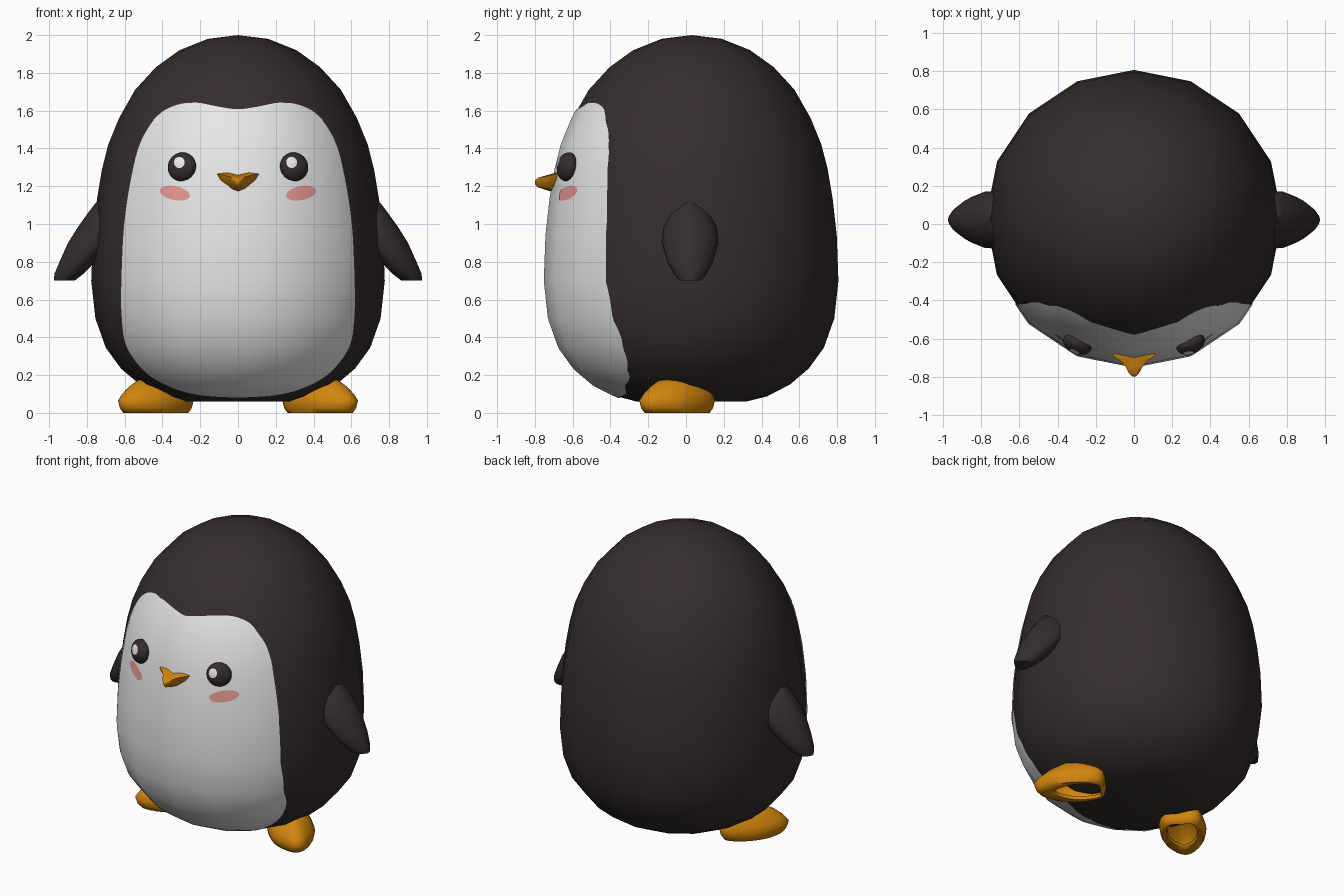
import bpy, bmesh, math
from mathutils import Vector, Matrix
from mathutils.bvhtree import BVHTree
from mathutils.interpolate import poly_3d_calc

if "Cube" in bpy.data.objects:
    bpy.data.objects.remove(bpy.data.objects["Cube"])


def material(name, rgb):
    m = bpy.data.materials.new(name)
    m.diffuse_color = (*rgb, 1)
    m.use_nodes = True
    m.node_tree.nodes["Principled BSDF"].inputs["Base Color"].default_value = m.diffuse_color
    return m


DARK = material("charcoal", (0.036, 0.026, 0.026))
WHITE = material("white", (0.85, 0.85, 0.85))
ORANGE = material("orange", (0.64, 0.235, 0.004))
PINK = material("blush pink", (0.78, 0.31, 0.28))


def finish(name, bm, mat, angle=50):
    bmesh.ops.remove_doubles(bm, verts=bm.verts, dist=1e-5)
    bmesh.ops.recalc_face_normals(bm, faces=bm.faces)
    me = bpy.data.meshes.new(name)
    bm.to_mesh(me)
    bm.free()
    me.materials.append(mat)
    me.polygons.foreach_set("use_smooth", [True] * len(me.polygons))
    me.set_sharp_from_angle(angle=math.radians(angle))
    ob = bpy.data.objects.new(name, me)
    bpy.context.collection.objects.link(ob)
    return ob


def loft(name, rings, mat, caps=(True, True), side=1, angle=50):
    """Skin a list of equal-length point rings; side=-1 mirrors in x."""
    bm = bmesh.new()
    vs = [[bm.verts.new((p[0] * side, p[1], p[2])) for p in r] for r in rings]
    n = len(vs[0])
    for a, b in zip(vs, vs[1:]):
        for i in range(n):
            bm.faces.new((a[i], a[(i + 1) % n], b[(i + 1) % n], b[i]))
    if caps[0]:
        bm.faces.new(vs[0])
    if caps[1]:
        bm.faces.new(vs[-1])
    return finish(name, bm, mat, angle)


def ellipse(cx, cy, z, rx, ry, n, turn=0.0, taper=0.0):
    c, s = math.cos(turn), math.sin(turn)
    pts = []
    for i in range(n):
        a = 2 * math.pi * i / n
        u, v = rx * math.cos(a), ry * math.sin(a) * (1 - taper * math.cos(a))
        pts.append((cx + u * c - v * s, cy + u * s + v * c, z))
    return pts


def smooth_loop(pts, steps):
    """Closed Catmull-Rom curve through 2D points."""
    out, n = [], len(pts)
    for i in range(n):
        p = [Vector(pts[(i + k) % n]) for k in (-1, 0, 1, 2)]
        for j in range(steps):
            t = j / steps
            out.append(0.5 * (2 * p[1] + (p[2] - p[0]) * t
                              + (2 * p[0] - 5 * p[1] + 4 * p[2] - p[3]) * t * t
                              + (3 * p[1] - p[0] - 3 * p[2] + p[3]) * t ** 3))
    return out


def decal(name, target, outline, centre, rings, mat, lift):
    """Thin painted plate: an x-z outline projected along y onto target."""
    me = target.data
    tree = BVHTree.FromPolygons([v.co for v in me.vertices],
                                [tuple(p.vertices) for p in me.polygons])
    centre = Vector(centre)
    flat = [centre] + [centre + (Vector(p[:2]) - centre) * (k / rings)
                       for k in range(1, rings + 1) for p in outline]
    verts, normals = [], []
    for p in flat:
        loc, nor, idx, _ = tree.ray_cast(Vector((p.x, -3, p.y)), Vector((0, 1, 0)))
        ids = me.polygons[idx].vertices
        w = poly_3d_calc([me.vertices[i].co for i in ids], loc)
        n = sum((me.vertices[i].normal * k for i, k in zip(ids, w)), Vector()).normalized()
        normals.append(n)
        verts.append(loc + n * lift)
    n = len(outline)
    faces = [(0, 1 + i, 1 + (i + 1) % n) for i in range(n)]
    for k in range(rings - 1):
        a, b = 1 + k * n, 1 + (k + 1) * n
        faces += [(a + i, b + i, b + (i + 1) % n, a + (i + 1) % n) for i in range(n)]
    new = bpy.data.meshes.new(name)
    new.from_pydata(verts, [], faces)
    if new.polygons[0].normal.y > 0:
        new.flip_normals()
    new.materials.append(mat)
    new.polygons.foreach_set("use_smooth", [True] * len(new.polygons))
    new.normals_split_custom_set_from_vertices(normals)
    ob = bpy.data.objects.new(name, new)
    bpy.context.collection.objects.link(ob)
    return ob


# Body: sixteen-sided egg with a flat base
profile = [(.29, .06), (.40, .088), (.52, .15), (.62, .235), (.70, .345),
           (.755, .50), (.777, .70), (.768, .94), (.747, 1.13), (.72, 1.29),
           (.687, 1.42), (.63, 1.56), (.545, 1.71), (.435, 1.83), (.31, 1.92),
           (.16, 1.98), (0, 2.0)]
body = loft("body", [ellipse(0, .03, z, r, r, 16) for r, z in profile],
            DARK, caps=(True, False))

# White face and belly patch
half = [(.22, .10), (.38, .15), (.50, .23), (.59, .36), (.614, .52), (.615, .70),
        (.60, 1.0), (.56, 1.26), (.51, 1.44), (.42, 1.575), (.32, 1.63), (.22, 1.64),
        (.10, 1.618)]
outline = [(0, .085)] + half + [(0, 1.605)] + [(-x, z) for x, z in reversed(half)]
decal("belly_patch", body, smooth_loop(outline, 5), (0, .85), 36, WHITE, .006)

# Beak: wide at the face, tapering to a blunt tip
shape = [(0, .78), (.5, .98), (1, .85), (.85, .3), (.42, -.65), (0, -1),
         (-.42, -.65), (-.85, .3), (-1, .85), (-.5, .98)]
stations = [(-.63, .116, .053, 1.22), (-.69, .11, .053, 1.22), (-.712, .078, .047, 1.219),
            (-.745, .046, .038, 1.219), (-.782, .026, .026, 1.22), (-.80, .008, .01, 1.222)]
loft("beak", [[(x * w, y, zc + z * h) for x, z in shape] for y, w, h, zc in stations],
     ORANGE, angle=70)

# Foot outline along its own axis: blunt heel, tapered toe
foot_half = [(-.18, .10), (-.09, .138), (.02, .145), (.12, .125), (.20, .08), (.245, .04)]
foot_plan = [(-.18, 0)] + foot_half + [(.26, 0)] + [(u, -v) for u, v in reversed(foot_half)]


def foot_ring(z, s, pivot):
    pts, k = [], math.sqrt(.5)
    for u, v in smooth_loop(foot_plan, 2):
        u, v = pivot + (u - pivot) * s, v * s
        pts.append((.433 + k * (u + v), -.045 + k * (v - u), z))
    return pts


for side, word in ((1, "right"), (-1, "left")):
    # Eye: shallow dome facing outward, with a highlight on its left
    out = Vector((.4 * side, -.9, .15))
    bm = bmesh.new()
    bmesh.ops.create_uvsphere(bm, u_segments=24, v_segments=14, radius=1)
    bm.transform(Matrix.Translation((.297 * side, -.628, 1.303))
                 @ out.to_track_quat('Z', 'Y').to_matrix().to_4x4()
                 @ Matrix.Diagonal((.079, .077, .05, 1)))
    eye = finish(word + "_eye", bm, DARK)
    hx = .297 * side - .013
    decal(word + "_eye_highlight", eye, ellipse(hx, 1.325, 0, .028, .029, 20),
          (hx, 1.325), 5, WHITE, .003)

    # Cheek: slanted oval blush
    decal(word + "_cheek", body,
          ellipse(.33 * side, 1.162, 0, .08, .037, 28, side * .2),
          (.33 * side, 1.162), 6, PINK, .009)

    # Flipper: hangs outward, flat cut at the tip; (z, inner x, outer x, half depth)
    sections = [(.70, .865, .975, .055), (.735, .82, .972, .085), (.80, .755, .945, .12),
                (.90, .66, .90, .148), (.98, .64, .85, .14), (1.05, .66, .80, .105),
                (1.11, .68, .755, .04)]
    loft(word + "_flipper",
         [ellipse((a + b) / 2, .022, z, (b - a) / 2, d, 16, taper=.25) for z, a, b, d in sections],
         DARK, side=side)

    # Foot: hollow shell with toes turned out; (z, scale, pivot along its axis)
    levels = [(.02, .62, -.10), (0, .66, -.10), (0, .86, 0), (.025, .95, 0), (.065, 1, 0),
              (.10, .92, -.10), (.14, .78, -.10), (.17, .63, -.10), (.182, .5, -.10)]
    loft(word + "_foot", [foot_ring(*lv) for lv in levels],
         ORANGE, caps=(False, True), side=side, angle=60)
